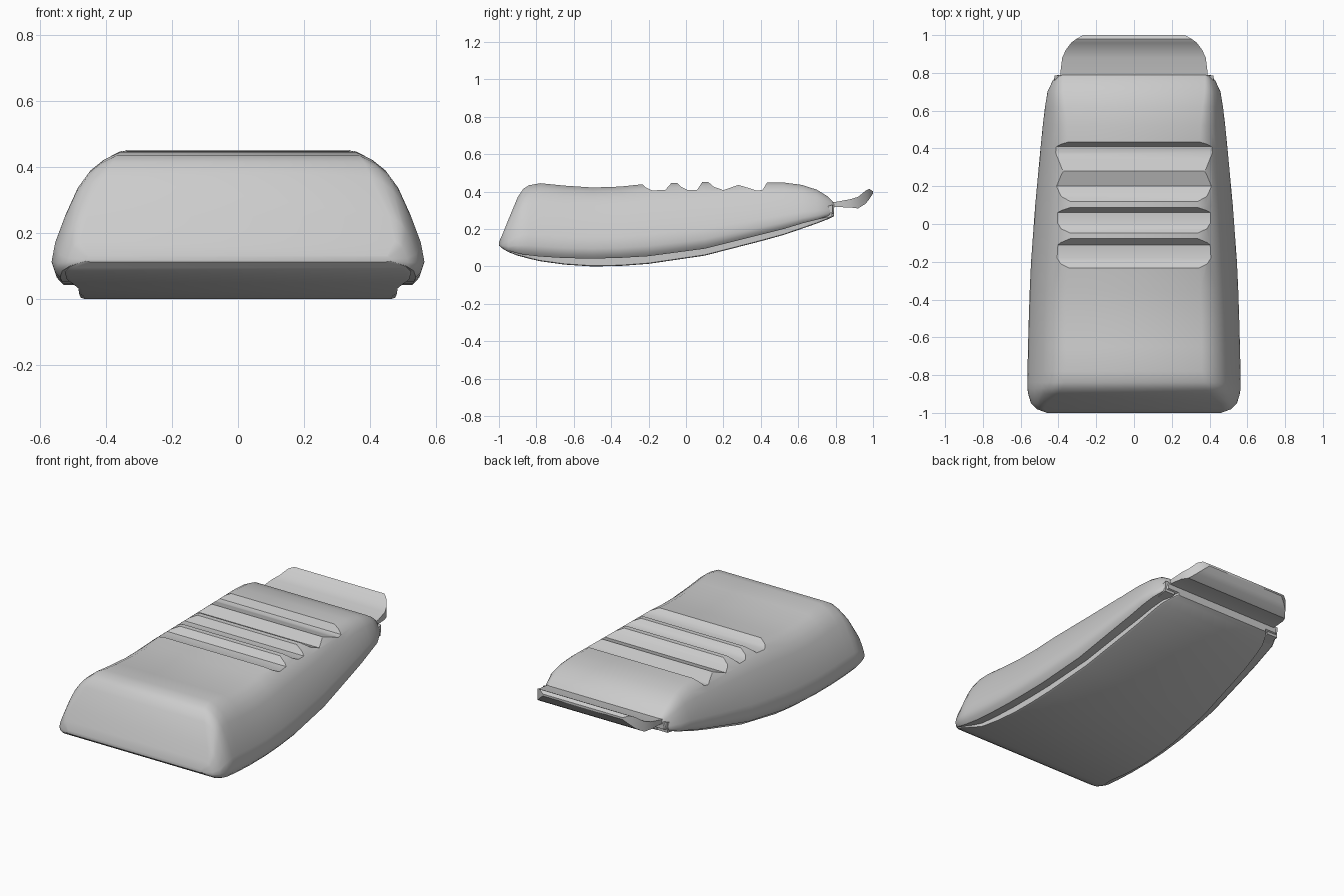
import bpy
import bmesh
import math

default = bpy.data.objects.get("Cube")
if default:
    bpy.data.objects.remove(default, do_unlink=True)

# Single grey plastic
grey = bpy.data.materials.new("grey_plastic")
grey.use_nodes = True
colour = (0.6, 0.6, 0.6, 1)
grey.diffuse_color = colour
grey.node_tree.nodes["Principled BSDF"].inputs["Base Color"].default_value = colour


def make_object(name, bm):
    bmesh.ops.recalc_face_normals(bm, faces=bm.faces)
    mesh = bpy.data.meshes.new(name)
    bm.to_mesh(mesh)
    bm.free()
    mesh.materials.append(grey)
    obj = bpy.data.objects.new(name, mesh)
    bpy.context.collection.objects.link(obj)
    return obj


def select(obj):
    bpy.ops.object.select_all(action="DESELECT")
    obj.select_set(True)
    bpy.context.view_layer.objects.active = obj


def smooth(obj, angle=30):
    select(obj)
    bpy.ops.object.shade_smooth_by_angle(angle=math.radians(angle))


def loft(name, sections):
    """Skin (y, half outline) sections, mirrored in x and capped at both ends."""
    bm = bmesh.new()
    rings = []
    for y, half in sections:
        outline = half + [(-x, z) for x, z in reversed(half)]
        rings.append([bm.verts.new((x, y, z)) for x, z in outline])
    count = len(rings[0])
    for a, b in zip(rings, rings[1:]):
        for i in range(count):
            j = (i + 1) % count
            bm.faces.new((a[i], a[j], b[j], b[i]))
    bm.faces.new(rings[0])
    bm.faces.new(rings[-1])
    return make_object(name, bm)


def prism(name, outline, half_width):
    """Extrude a (y, z) outline across x."""
    bm = bmesh.new()
    face = bm.faces.new([bm.verts.new((-half_width, y, z)) for y, z in outline])
    extruded = bmesh.ops.extrude_face_region(bm, geom=[face])["geom"]
    moved = [v for v in extruded if isinstance(v, bmesh.types.BMVert)]
    bmesh.ops.translate(bm, verts=moved, vec=(2 * half_width, 0, 0))
    return make_object(name, bm)


# Body stations: y, half width, rim height, underside height, top height
stations = [
    (-1.0, .46, .115, .112, .13),
    (-.98, .515, .10, .095, .175),
    (-.95, .545, .085, .077, .25),
    (-.90, .56, .07, .058, .37),
    (-.87, .565, .064, .05, .415),
    (-.84, .565, .06, .042, .434),
    (-.78, .564, .053, .028, .445),
    (-.65, .561, .045, .01, .432),
    (-.5, .557, .042, 0, .422),
    (-.35, .552, .046, .003, .427),
    (-.2, .545, .055, .014, .443),
    (.1, .523, .095, .058, .452),
    (.4, .495, .17, .135, .449),
    (.52, .483, .20, .168, .449),
    (.62, .471, .23, .202, .436),
    (.70, .458, .25, .23, .41),
    (.76, .43, .27, .253, .373),
    (.79, .405, .285, .268, .343),
]

# Side curve of the shell: inset from the widest line, fraction of height
side_curve = [(.03, 0), (.012, .05), (0, .14), (.012, .3), (.045, .52),
              (.085, .74), (.12, .86), (.16, .94), (.21, 1)]


def shell_half(width, rim, top):
    height = top - rim
    scale = height / .4
    return [(width - inset * scale, rim + f * height) for inset, f in side_curve]


shell = loft("shell", [(y, shell_half(w, rim, top)) for y, w, rim, low, top in stations])

# Finger grooves cut across the top
grooves = [
    [(-.24, .445), (-.215, .423), (-.18, .406), (-.11, .41), (-.075, .45)],
    [(-.05, .45), (-.025, .425), (.005, .41), (.06, .41), (.09, .455)],
    [(.115, .455), (.15, .425), (.2, .408), (.28, .436), (.34, .418),
     (.38, .405), (.41, .41), (.435, .452)],
]
for curve in grooves:
    outline = curve + [(curve[-1][0], .6), (curve[0][0], .6)]
    cutter = prism("groove_cutter", outline, .7)
    cutter.hide_render = True
    cut = shell.modifiers.new("groove", "BOOLEAN")
    cut.operation = "DIFFERENCE"
    cut.solver = "EXACT"
    cut.object = cutter
    select(shell)
    bpy.ops.object.modifier_apply(modifier=cut.name)
    bpy.data.objects.remove(cutter, do_unlink=True)
smooth(shell)

# Curved base plate, narrower than the shell
base_sections = []
for y, w, rim, low, top in stations:
    edge = w - .08 * min(1, (y + 1) / .2)
    base_sections.append((y, [(edge - .012, low), (edge, low + .004), (edge, rim + .006)]))
smooth(loft("base_plate", base_sections))

# Rear tab with an upturned lip: y, half width, underside, top
tab = [
    (.74, .385, .305, .335),
    (.80, .39, .318, .345),
    (.88, .38, .315, .36),
    (.92, .362, .31, .372),
    (.96, .332, .335, .405),
    (.98, .305, .36, .415),
    (1.0, .27, .39, .402),
]
smooth(loft("rear_tab", [(y, [(w, low), (w, top)]) for y, w, low, top in tab]))

# Small lugs at the rear corners
for side, name in ((1, "left_lug"), (-1, "right_lug")):
    lug = prism(name, [(.69, .25), (.78, .265), (.785, .33), (.69, .30)], .035)
    lug.location.x = side * .385
